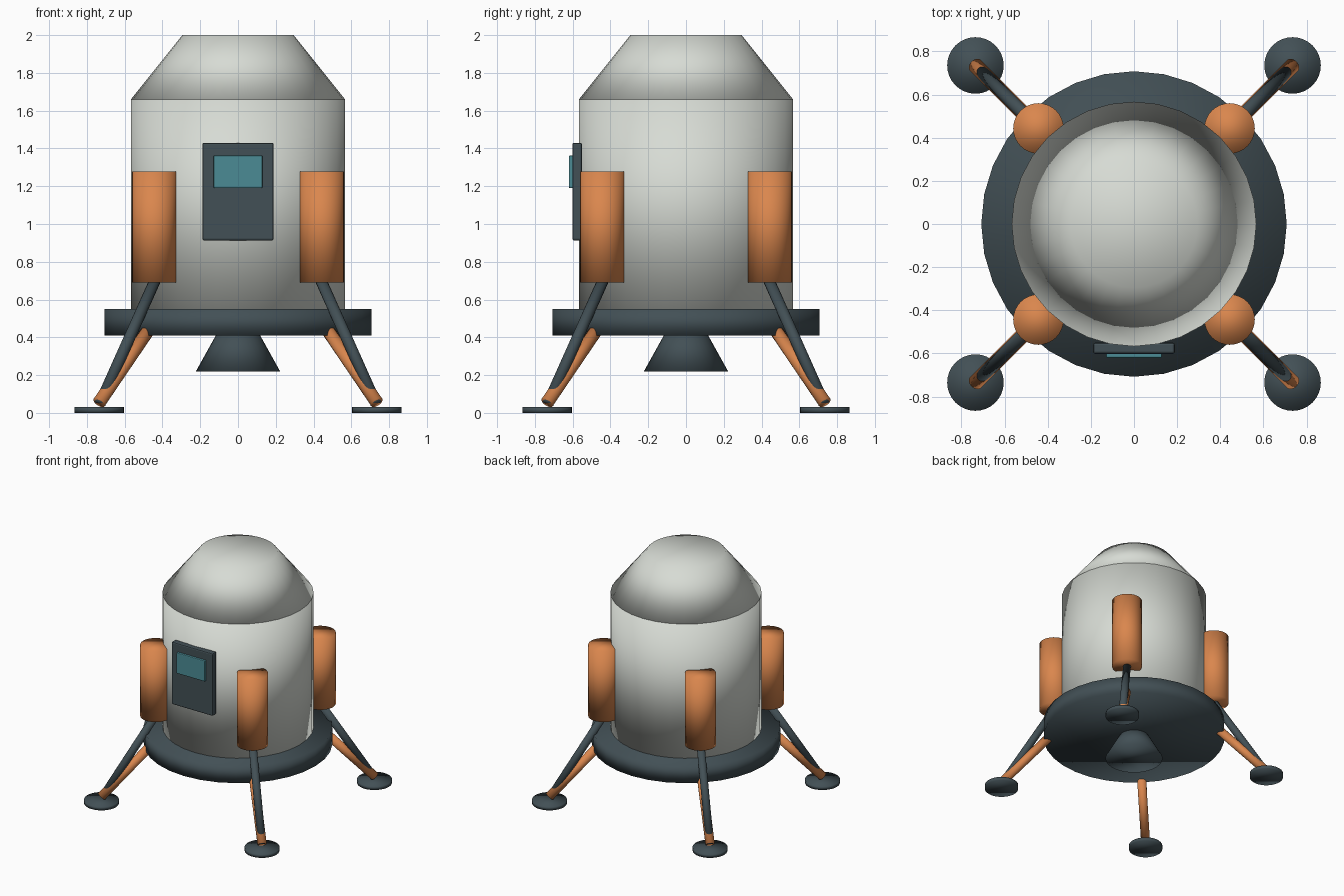
import bpy, bmesh
from mathutils import Vector, Matrix

if "Cube" in bpy.data.objects:
    bpy.data.objects.remove(bpy.data.objects["Cube"])


def material(name, rgb):
    m = bpy.data.materials.new(name)
    m.diffuse_color = (*rgb, 1)
    m.use_nodes = True
    m.node_tree.nodes["Principled BSDF"].inputs["Base Color"].default_value = m.diffuse_color
    return m


WHITE = material("off_white", (0.68, 0.71, 0.66))
SLATE = material("slate", (0.055, 0.08, 0.092))
ORANGE = material("orange", (0.70, 0.24, 0.075))
TEAL = material("teal", (0.07, 0.26, 0.30))


def finish(name, bm, mat, smooth):
    mesh = bpy.data.meshes.new(name)
    for f in bm.faces:
        f.smooth = smooth
    bm.to_mesh(mesh)
    bm.free()
    mesh.materials.append(mat)
    ob = bpy.data.objects.new(name, mesh)
    bpy.context.collection.objects.link(ob)
    return ob


def frustum(name, p0, p1, r0, r1, mat, sides=32):
    """Capped, fully smooth-shaded round part from p0 to p1."""
    p0, p1 = Vector(p0), Vector(p1)
    d = p1 - p0
    rot = Vector((0, 0, 1)).rotation_difference(d).to_matrix().to_4x4()
    bm = bmesh.new()
    bmesh.ops.create_cone(bm, cap_ends=True, segments=sides, radius1=r0, radius2=r1,
                          depth=d.length, matrix=Matrix.Translation((p0 + p1) / 2) @ rot)
    return finish(name, bm, mat, True)


def panel(name, lo, hi, bevel, mat):
    """Box between two corners with softened edges."""
    lo, hi = Vector(lo), Vector(hi)
    bm = bmesh.new()
    bmesh.ops.create_cube(bm, size=1, matrix=Matrix.Translation((lo + hi) / 2)
                          @ Matrix.Diagonal((*(hi - lo), 1)))
    ob = finish(name, bm, mat, False)
    mod = ob.modifiers.new("bevel", 'BEVEL')
    mod.width, mod.segments = bevel, 2
    return ob


# Cabin, nose, base ring and engine
frustum("cabin", (0, 0, 0.55), (0, 0, 1.66), 0.567, 0.567, WHITE)
frustum("nose_cone", (0, 0, 1.66), (0, 0, 2.0), 0.567, 0.295, WHITE)
frustum("base_disc", (0, 0, 0.41), (0, 0, 0.55), 0.708, 0.708, SLATE)
frustum("engine_nozzle", (0, 0, 0.22), (0, 0, 0.45), 0.223, 0.095, SLATE)

# Hatch and its window
panel("hatch", (-0.189, -0.602, 0.913), (0.189, -0.55, 1.43), 0.01, SLATE)
panel("hatch_window", (-0.13, -0.62, 1.19), (0.13, -0.585, 1.362), 0.006, TEAL)

# Four corners: side tank, upper strut, lower strut and foot pad
for side, sx in (("left", -1), ("right", 1)):
    for end, sy in (("front", -1), ("back", 1)):
        tag = f"{end}_{side}"

        def at(r, z):
            return (sx * r, sy * r, z)

        frustum(f"{tag}_tank", at(0.443, 0.69), at(0.443, 1.278), 0.117, 0.117, ORANGE)
        frustum(f"{tag}_upper_strut", at(0.435, 0.71), at(0.73, 0.05), 0.03, 0.03, SLATE)
        frustum(f"{tag}_lower_strut", at(0.46, 0.46), at(0.735, 0.055), 0.035, 0.035, ORANGE)
        frustum(f"{tag}_foot_pad", at(0.735, 0), at(0.735, 0.03), 0.131, 0.131, SLATE)
